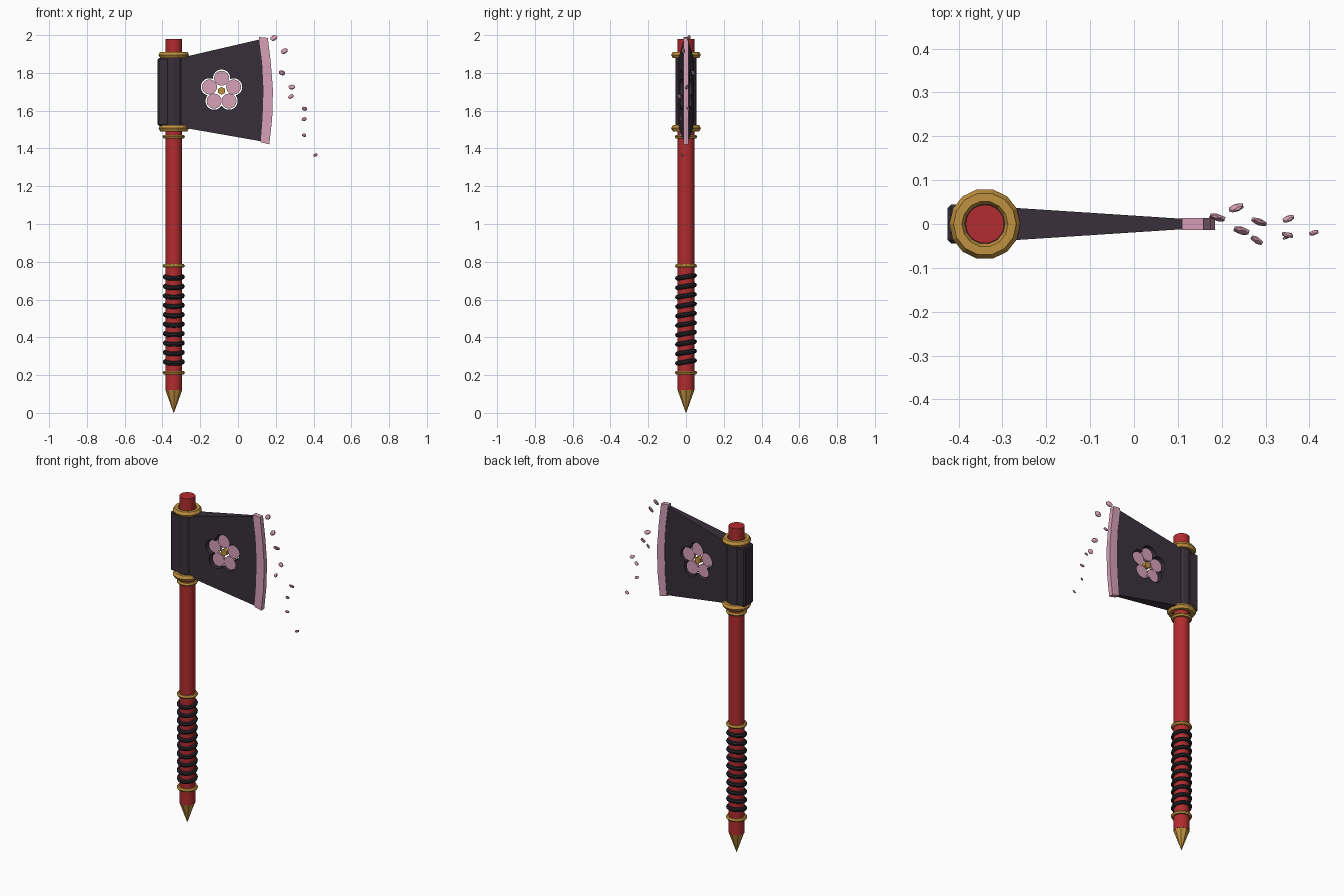
import bpy, bmesh, math, random
from mathutils import Vector

if "Cube" in bpy.data.objects:
    bpy.data.objects.remove(bpy.data.objects["Cube"])

random.seed(4)
AX = -0.34                      # shaft axis
FX, FZ = -0.087, 1.705          # flower centre


def mat(name, c):
    m = bpy.data.materials.new(name)
    m.diffuse_color = (*c, 1)
    m.use_nodes = True
    m.node_tree.nodes["Principled BSDF"].inputs["Base Color"].default_value = m.diffuse_color
    return m


RED = mat("red lacquer", (0.445, 0.025, 0.028))
DARK = mat("dark plum steel", (0.040, 0.028, 0.042))
PINK = mat("blossom pink", (0.68, 0.35, 0.47))
GOLD = mat("gold", (0.53, 0.285, 0.05))
WRAP = mat("black cord", (0.018, 0.018, 0.023))


def finish(name, m, smooth=False):
    o = bpy.context.object
    o.name = name
    o.data.materials.append(m)
    if smooth:
        bpy.ops.object.shade_smooth_by_angle(angle=math.radians(40))
    return o


def cylinder(name, m, r, z0, z1, sides, r2=None, smooth=False):
    bpy.ops.mesh.primitive_cone_add(vertices=sides, radius1=r, radius2=r if r2 is None else r2,
                                    depth=z1 - z0, location=(AX, 0, (z0 + z1) / 2))
    return finish(name, m, smooth)


def ring(name, m, R, r, z, major, minor, tilt=0, smooth=False):
    bpy.ops.mesh.primitive_torus_add(major_radius=R, minor_radius=r, major_segments=major,
                                     minor_segments=minor, location=(AX, 0, z),
                                     rotation=(tilt, 0, 0))
    return finish(name, m, smooth)


def slab(name, m, outline, half):
    """Closed xz outline given thickness in y; half(x) is the half thickness."""
    bm = bmesh.new()
    f = [bm.verts.new((x, -half(x), z)) for x, z in outline]
    b = [bm.verts.new((x, half(x), z)) for x, z in outline]
    n = len(outline)
    bm.faces.new(f)
    bm.faces.new(b[::-1])
    for i in range(n):
        j = (i + 1) % n
        bm.faces.new((f[i], b[i], b[j], f[j]))
    bmesh.ops.recalc_face_normals(bm, faces=bm.faces)
    me = bpy.data.meshes.new(name)
    bm.to_mesh(me)
    bm.free()
    o = bpy.data.objects.new(name, me)
    bpy.context.collection.objects.link(o)
    me.materials.append(m)
    return o


# shaft and pointed end cap
cylinder("shaft", RED, 0.044, 0.12, 1.98, 24, smooth=True)
cylinder("end_spike", GOLD, 0.001, 0.0, 0.122, 8, r2=0.045)

# gold rings
for i, z in enumerate((1.895, 1.507)):
    ring(f"head_ring_{i}", GOLD, 0.062, 0.019, z, 14, 6)
for i, z in enumerate((1.462, 0.778, 0.213)):
    ring(f"shaft_ring_{i}", GOLD, 0.048, 0.011, z, 16, 6)

# grip cord wrapped round the handle
for i in range(10):
    ring(f"grip_cord_{i}", WRAP, 0.046, 0.0125, 0.27 + i * 0.05, 20, 8, tilt=0.16, smooth=True)

# head socket and square poll behind it
cylinder("socket", DARK, 0.056, 1.50, 1.90, 12)
bpy.ops.mesh.primitive_cube_add(size=1, location=(-0.3625, 0, 1.70))
poll = finish("poll", DARK)
poll.scale = (0.125, 0.088, 0.36)
bpy.ops.object.transform_apply(location=False, rotation=False, scale=True)
bev = poll.modifiers.new("bevel", 'BEVEL')
bev.width, bev.segments = 0.008, 1

# tapered blade
blade = slab("blade", DARK,
             [(AX, 1.89), (-0.26, 1.89), (0.128, 1.98), (0.138, 1.71), (0.128, 1.437),
              (-0.26, 1.505), (AX, 1.505)],
             lambda x: 0.036 - (x + 0.26) * 0.065)

# five-lobed opening through the blade
D, R = 0.067, 0.046
lobes = []
for i in range(80):
    a = math.tau * i / 80
    d = (a + math.pi / 5) % (math.tau / 5) - math.pi / 5
    r = D * math.cos(d) + math.sqrt(R * R - (D * math.sin(d)) ** 2)
    lobes.append((FX + r * math.sin(a), FZ + r * math.cos(a)))
cutter = slab("flower_cutter", DARK, lobes, lambda x: 0.1)
cutter.hide_render = True
cut = blade.modifiers.new("opening", 'BOOLEAN')
cut.operation, cut.solver, cut.object = 'DIFFERENCE', 'EXACT', cutter
bpy.context.view_layer.objects.active = blade
bpy.ops.object.modifier_apply(modifier=cut.name)
bpy.data.objects.remove(cutter)


# flower set inside the opening
def disc(name, m, x, z, r, half, sides):
    bpy.ops.mesh.primitive_cylinder_add(vertices=sides, radius=r, depth=2 * half,
                                        location=(x, 0, z), rotation=(math.pi / 2, 0, 0))
    return finish(name, m)


for k in range(5):
    a = math.tau * k / 5
    disc(f"flower_petal_{k}", PINK, FX + D * math.sin(a), FZ + D * math.cos(a), 0.0395, 0.009, 24)
disc("flower_centre", GOLD, FX, FZ, 0.021, 0.014, 6)

# curved pink cutting edge
slab("cutting_edge", PINK,
     [(0.110, 1.990), (0.158, 1.985), (0.174, 1.85), (0.185, 1.71), (0.181, 1.56),
      (0.166, 1.422), (0.120, 1.433), (0.130, 1.56), (0.135, 1.71), (0.128, 1.85)],
     lambda x: 0.014)

# loose petals drifting off the edge
drift = [(0.19, 0.015, 1.985, 0.023), (0.245, -0.015, 1.915, 0.023), (0.233, 0.037, 1.80, 0.021),
         (0.285, 0.005, 1.725, 0.021), (0.28, -0.037, 1.675, 0.019), (0.352, 0.012, 1.61, 0.017),
         (0.35, -0.025, 1.555, 0.016), (0.35, -0.028, 1.47, 0.014), (0.41, -0.02, 1.365, 0.014)]
for i, (x, y, z, r) in enumerate(drift):
    bpy.ops.mesh.primitive_uv_sphere_add(segments=6, ring_count=4, radius=1, location=(x, y, z),
                                         rotation=(random.uniform(-0.6, 0.6),
                                                   random.uniform(-0.6, 0.6),
                                                   random.uniform(-0.8, 0.8)))
    o = finish(f"drifting_petal_{i}", PINK)
    o.scale = (r, r * 0.35, r * 0.65)
